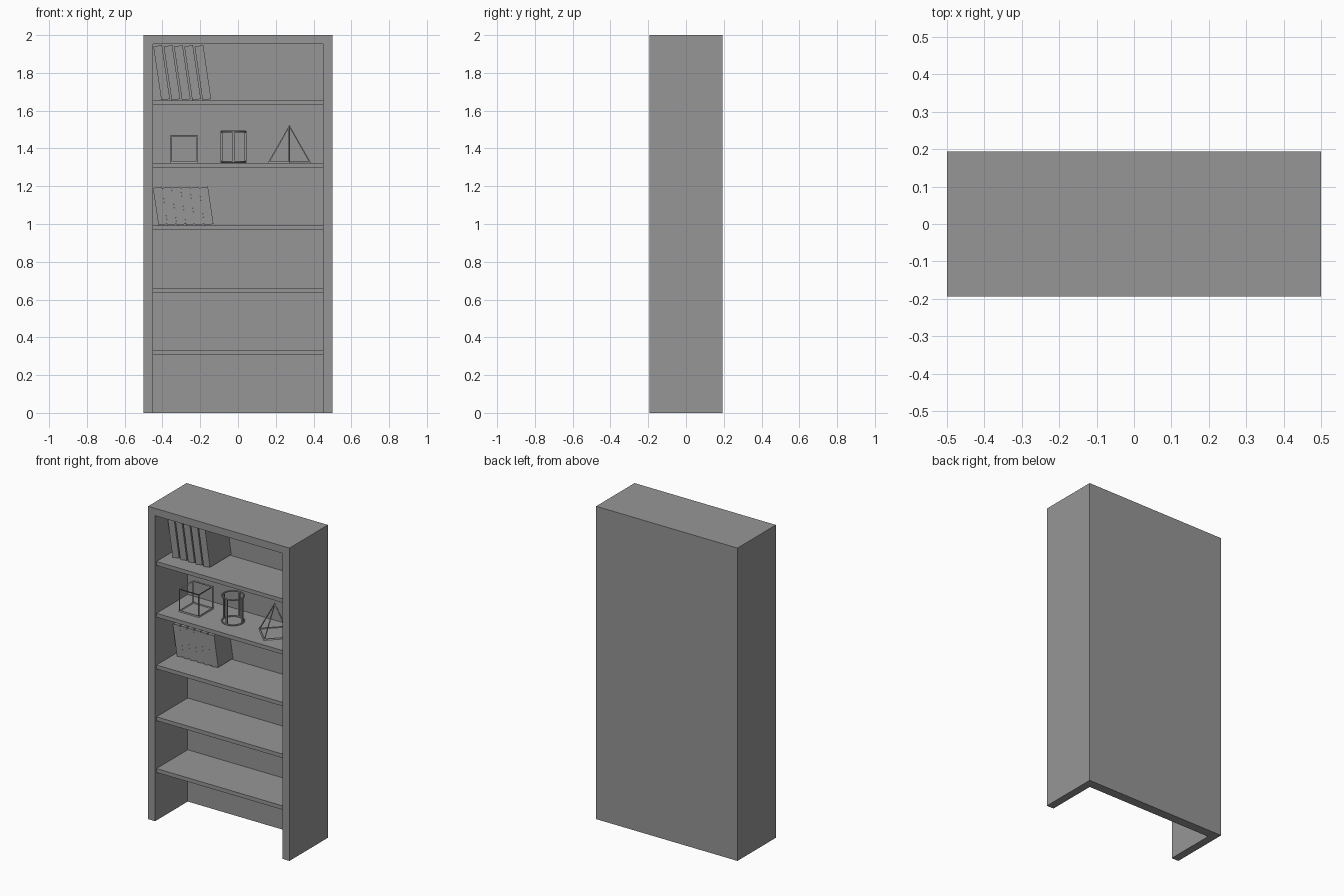
import bpy
import bmesh
from math import radians, cos, sin, pi
from mathutils import Matrix

if "Cube" in bpy.data.objects:
    bpy.data.objects.remove(bpy.data.objects["Cube"])

grey = bpy.data.materials.new("mid_grey")
grey.use_nodes = True
grey.diffuse_color = (0.305, 0.305, 0.305, 1)
grey.node_tree.nodes["Principled BSDF"].inputs["Base Color"].default_value = grey.diffuse_color

HALF_W, HALF_D, WALL = 0.5, 0.194, 0.05
IN_W = HALF_W - WALL
BACK_Y = 0.135          # inner face of the back panel
SHELF_STEP, SHELF_T = 0.331, 0.025
ITEM_Y = -0.016


def add_object(name, bm):
    mesh = bpy.data.meshes.new(name)
    bm.to_mesh(mesh)
    bm.free()
    obj = bpy.data.objects.new(name, mesh)
    mesh.materials.append(grey)
    bpy.context.collection.objects.link(obj)
    return obj


def box(name, lo, hi):
    bm = bmesh.new()
    bmesh.ops.create_cube(bm, size=1)
    for v in bm.verts:
        v.co = [a + (c + 0.5) * (b - a) for a, b, c in zip(lo, hi, v.co)]
    return add_object(name, bm)


def wire(obj, thickness=0.01):
    mod = obj.modifiers.new("wire", "WIREFRAME")
    mod.thickness = thickness
    mod.offset = -1


# Cabinet: solid block hollowed from the front and underneath
cabinet = box("cabinet", (-HALF_W, -HALF_D, 0), (HALF_W, HALF_D, 2))
cutter = box("cabinet_cutter", (-IN_W, -0.5, -0.5), (IN_W, BACK_Y, 1.953))
hollow = cabinet.modifiers.new("hollow", "BOOLEAN")
hollow.object = cutter
hollow.operation = "DIFFERENCE"
hollow.solver = "EXACT"
bpy.context.view_layer.objects.active = cabinet
bpy.ops.object.modifier_apply(modifier="hollow")
bpy.data.objects.remove(cutter)

# Shelves
for i in range(1, 6):
    top = SHELF_STEP * i
    box(f"shelf_{i}", (-IN_W, -0.18, top - SHELF_T), (IN_W, BACK_Y, top))


# Leaning rows of books
def book_row(name, count, start, pitch, width, height, depth, z):
    for i in range(count):
        book = box(f"{name}_{i + 1}", (0, -depth, 0), (width, 0, height))
        book.location = (start + i * pitch, BACK_Y, z)
        book.rotation_euler.y = radians(-8.4)


book_row("tall_book", 5, -0.406, 0.0546, 0.046, 0.288, 0.215, SHELF_STEP * 5)
book_row("short_book", 6, -0.421, 0.0487, 0.048, 0.2, 0.15, SHELF_STEP * 3)

# Wire ornaments on the fourth shelf
base = SHELF_STEP * 4
wire(box("wire_cube", (-0.357, ITEM_Y - 0.072, base), (-0.214, ITEM_Y + 0.072, base + 0.147)))

bm = bmesh.new()
bmesh.ops.create_cone(bm, cap_ends=True, segments=4, radius1=0.114, radius2=0, depth=0.2,
                      matrix=Matrix.Translation((0, 0, 0.1)))
bmesh.ops.remove_doubles(bm, verts=bm.verts, dist=0.001)
pyramid = add_object("wire_pyramid", bm)
pyramid.location = (0.272, ITEM_Y, base)
wire(pyramid)

# Wire cylinder: two rings joined by four posts
RING_R, ROD, CYL_H, CYL_X = 0.064, 0.005, 0.17, -0.024
for name, z in (("bottom", base + ROD), ("top", base + CYL_H - ROD)):
    bpy.ops.mesh.primitive_torus_add(major_segments=32, minor_segments=8, major_radius=RING_R,
                                     minor_radius=ROD, location=(CYL_X, ITEM_Y, z))
    ring = bpy.context.object
    ring.name = f"wire_cylinder_{name}_ring"
    ring.data.materials.append(grey)
    bpy.ops.object.shade_smooth_by_angle()
for i in range(4):
    x, y = CYL_X + RING_R * cos(i * pi / 2), ITEM_Y + RING_R * sin(i * pi / 2)
    box(f"wire_cylinder_post_{i + 1}", (x - ROD, y - ROD, base + ROD),
        (x + ROD, y + ROD, base + CYL_H - ROD))
